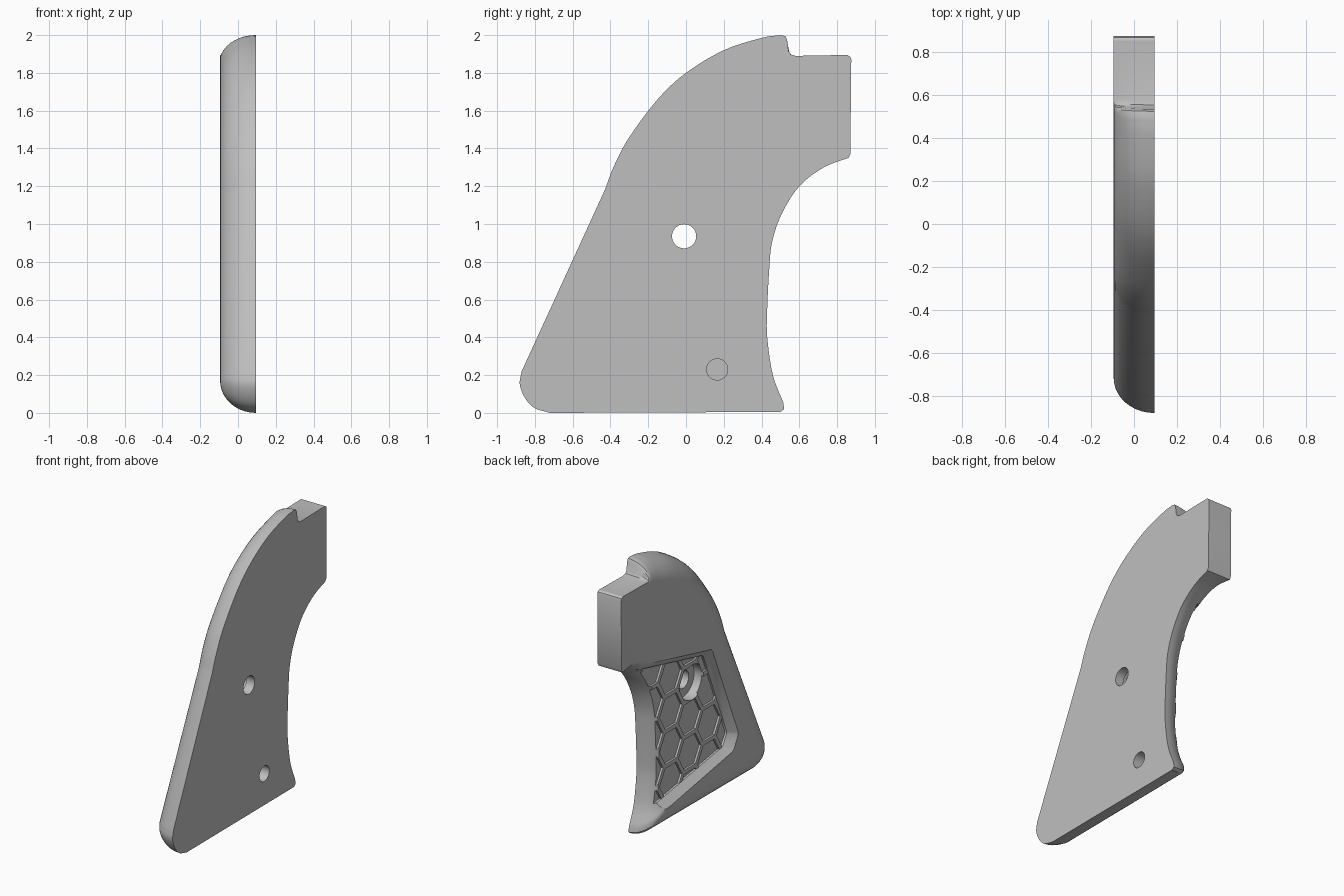
import bpy, bmesh, math
from mathutils import Vector

cube = bpy.data.objects.get("Cube")
if cube:
    bpy.data.objects.remove(cube, do_unlink=True)

HALF = 0.095       # half thickness
FLOOR = -0.045     # recess floor
ARC_STEPS = 10

mat = bpy.data.materials.new("plain grey")
mat.use_nodes = True
grey = (0.52, 0.52, 0.52, 1)
mat.diffuse_color = grey
mat.node_tree.nodes["Principled BSDF"].inputs["Base Color"].default_value = grey


def loft(name, rings):
    """Closed solid from rings of equal point count."""
    bm = bmesh.new()
    loops = [[bm.verts.new(p) for p in ring] for ring in rings]
    for a, b in zip(loops, loops[1:]):
        for i in range(len(a)):
            j = (i + 1) % len(a)
            bm.faces.new((a[i], a[j], b[j], b[i]))
    bm.faces.new(loops[0][::-1])
    bm.faces.new(loops[-1])
    bmesh.ops.recalc_face_normals(bm, faces=bm.faces)
    mesh = bpy.data.meshes.new(name)
    bm.to_mesh(mesh)
    bm.free()
    obj = bpy.data.objects.new(name, mesh)
    bpy.context.collection.objects.link(obj)
    return obj


def flat(points, x):
    return [(x, y, z) for y, z in points]


def circle(y, z, radius, sides):
    return [(y + radius * math.cos(math.tau * i / sides),
             z + radius * math.sin(math.tau * i / sides)) for i in range(sides)]


def prism(name, points, x0, x1):
    return loft(name, [flat(points, x0), flat(points, x1)])


def combine(target, cutter, operation="DIFFERENCE"):
    cutter.hide_render = True
    mod = target.modifiers.new("cut", "BOOLEAN")
    mod.operation = operation
    mod.solver = "EXACT"
    mod.object = cutter
    bpy.ops.object.select_all(action="DESELECT")
    bpy.context.view_layer.objects.active = target
    target.select_set(True)
    bpy.ops.object.modifier_apply(modifier=mod.name)
    bpy.data.objects.remove(cutter, do_unlink=True)


def smooth_chain(rows, steps=5):
    """Catmull-Rom curve through the rows, ends included."""
    pts = [Vector(r) for r in rows]
    pts = [pts[0] * 2 - pts[1]] + pts + [pts[-1] * 2 - pts[-2]]
    out = []
    for a, b, c, d in zip(pts, pts[1:], pts[2:], pts[3:]):
        for k in range(steps):
            t = k / steps
            out.append(0.5 * (2 * b + (c - a) * t + (2 * a - 5 * b + 4 * c - d) * t * t
                              + (3 * b - a - 3 * c + d) * t ** 3))
    return out + [pts[-2]]


# Outline rows: y, z on the flat back, then y, z on the outer face
spine = smooth_chain([
    (.5, 2, .53, 1.86), (.4, 1.985, .44, 1.82), (.2, 1.92, .28, 1.76),
    (0, 1.8, .11, 1.66), (-.15, 1.66, -.01, 1.54), (-.3, 1.46, -.15, 1.365),
    (-.38, 1.31, -.22, 1.24), (-.43, 1.18, -.265, 1.11)])
heel = smooth_chain([
    (-.87, .22, -.715, .19), (-.88, .15, -.716, .18), (-.85, .075, -.714, .174),
    (-.8, .025, -.708, .171), (-.72, 0, -.7, .17)])
front = smooth_chain([
    (.515, .055, .33, .2), (.46, .2, .29, .26), (.43, .4, .25, .4),
    (.43, .55, .25, .55), (.44, .75, .26, .77), (.455, .9, .285, .95),
    (.505, 1.05, .36, 1.14), (.6, 1.2, .5, 1.31), (.73, 1.3, .69, 1.37),
    (.86, 1.35, .86, 1.35)])
toe = [Vector(r) for r in [(.5, .005, .31, .18), (.52, .02, .32, .185)]]
tang = [Vector((y, z, y, z)) for y, z in [
    (.87, 1.37), (.875, 1.87), (.87, 1.885), (.855, 1.895), (.58, 1.89)]]
notch = [Vector(r) for r in [
    (.555, 1.897, .57, 1.888), (.543, 1.915, .56, 1.882),
    (.535, 1.975, .55, 1.87), (.525, 1.995, .54, 1.865)]]
outline = spine + heel + toe + front + tang + notch

# Grip body: quarter-round from the flat back to the outer face
rings = []
for k in range(ARC_STEPS + 1):
    a = math.pi / 2 * k / ARC_STEPS
    x, w = HALF - 2 * HALF * math.sin(a), 1 - math.cos(a)
    rings.append([(x, p[0] + (p[2] - p[0]) * w, p[1] + (p[3] - p[1]) * w) for p in outline])
grip = loft("grip_panel", rings)
grip.data.materials.append(mat)

# Recess with sloped walls, open toward the front curve
rim = [(.78, 1.35), (-.15, 1.13), (-.168, 1.11), (-.458, .42), (-.455, .39),
       (-.41, .31), (-.39, .3), (.6, .13)]
base = [(.78, 1.3), (-.12, 1.085), (-.135, 1.07), (-.398, .43), (-.396, .41),
        (-.355, .345), (-.34, .337), (.6, .19)]
combine(grip, loft("recess_cutter", [flat(base, FLOOR), flat(rim, -HALF), flat(rim, -.2)]))

# Honeycomb cells sunk into the recess floor
PITCH, RIB = .25, .03
cells = bmesh.new()
for col in range(-3, 4):
    for row in range(-3, 4):
        y = .02 + col * PITCH * math.sqrt(3) / 2
        z = .695 + (row + (col % 2) / 2) * PITCH
        cell = prism("cell", circle(y, z, (PITCH - RIB) / math.sqrt(3), 6), -.08, FLOOR + .015)
        cells.from_mesh(cell.data)
        bpy.data.objects.remove(cell, do_unlink=True)
cell_mesh = bpy.data.meshes.new("honeycomb_cutter")
cells.to_mesh(cell_mesh)
cells.free()
honeycomb = bpy.data.objects.new("honeycomb_cutter", cell_mesh)
bpy.context.collection.objects.link(honeycomb)
combine(honeycomb, prism("floor_limit", base, -.06, .05), "INTERSECT")
combine(grip, honeycomb)

# Screw hole with counterbore, and blind pin hole in the back
combine(grip, prism("counterbore_cutter", circle(-.01, .935, .125, 40), -.2, .03))
combine(grip, prism("screw_hole_cutter", circle(-.01, .935, .064, 32), -.2, .2))
combine(grip, prism("pin_hole_cutter", circle(.165, .23, .056, 32), .015, .2))

bpy.ops.object.select_all(action="DESELECT")
bpy.context.view_layer.objects.active = grip
grip.select_set(True)
bpy.ops.object.shade_smooth_by_angle(angle=math.radians(30))
